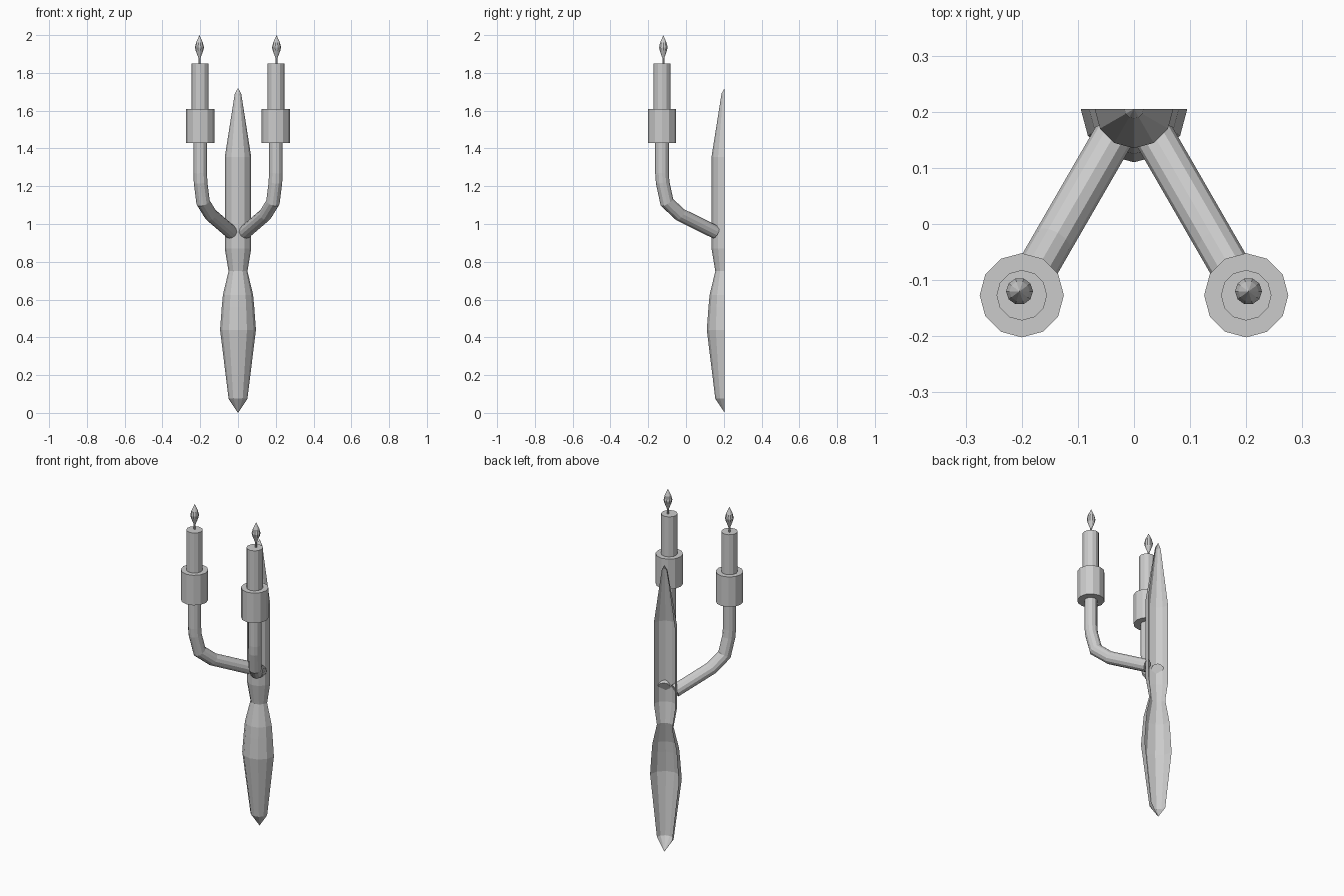
import bpy, bmesh
from math import cos, sin, pi, radians
from mathutils import Vector

cube = bpy.data.objects.get("Cube")
if cube:
    bpy.data.objects.remove(cube, do_unlink=True)

metal = bpy.data.materials.new("plain_grey")
metal.use_nodes = True
GREY = (0.6, 0.6, 0.6, 1)
metal.diffuse_color = GREY
metal.node_tree.nodes["Principled BSDF"].inputs["Base Color"].default_value = GREY


def loft(name, rings, closed=True, caps=True):
    """Skin a list of equal point rings into a flat-shaded mesh."""
    bm = bmesh.new()
    rows = [[bm.verts.new(p) for p in ring] for ring in rings]
    n = len(rows[0])
    for a, b in zip(rows, rows[1:]):
        for i in range(n if closed else n - 1):
            j = (i + 1) % n
            bm.faces.new((a[i], a[j], b[j], b[i]))
    if caps:
        bm.faces.new(rows[0][::-1])
        bm.faces.new(rows[-1])
    bmesh.ops.remove_doubles(bm, verts=bm.verts, dist=0.0002)
    if closed:
        bmesh.ops.recalc_face_normals(bm, faces=bm.faces)
    mesh = bpy.data.meshes.new(name)
    bm.to_mesh(mesh)
    bm.free()
    mesh.materials.append(metal)
    obj = bpy.data.objects.new(name, mesh)
    bpy.context.collection.objects.link(obj)
    return obj


def lathe(name, x, y, profile, sides=12):
    """Turn a (radius, height) profile about a vertical axis."""
    rings = [[(x + r * cos(2 * pi * i / sides), y + r * sin(2 * pi * i / sides), z)
              for i in range(sides)] for r, z in profile]
    return loft(name, rings)


def tube(name, path, radius, sides=12):
    """Sweep a circle along a path with mitred bends."""
    pts = [Vector(p) for p in path]
    side = (pts[0] - pts[-1]).cross(Vector((0, 0, 1))).normalized()
    rings = []
    for i, p in enumerate(pts):
        t_in = (p - pts[max(i - 1, 0)]).normalized()
        t_out = (pts[min(i + 1, len(pts) - 1)] - p).normalized()
        t = (t_in + t_out).normalized()
        ref = t_out if t_out.length else t_in
        up = side.cross(t) / t.dot(ref)
        rings.append([p + radius * (side * cos(2 * pi * k / sides) + up * sin(2 * pi * k / sides))
                      for k in range(sides)])
    return loft(name, rings)


# Backplate: half-turned shell, open towards the wall
WALL = 0.205
plate = [(0, 0), (0.05, 0.075), (0.095, 0.44), (0.086, 0.56), (0.08, 0.625),
         (0.05, 0.75), (0.07, 0.87), (0.07, 1.355), (0.017, 1.69), (0, 1.72)]
shell = [[(r * cos(pi + pi * i / 6), WALL + r * sin(pi + pi * i / 6), z)
          for i in range(7)] for r, z in plate]
loft("backplate", shell, closed=False, caps=False)

# Arms with cup, candle, wick and flame on each side
CX, CY = 0.2, -0.127
arm_path = [(0.326, 0.957), (0.11, 1.05), (0.03, 1.115), (0.004, 1.22), (0, 1.27), (0, 1.44)]
for label, s in (("left", 1), ("right", -1)):
    x = s * CX
    path = [(x - s * d * sin(radians(30)), CY + d * cos(radians(30)), z) for d, z in arm_path]
    tube(label + "_arm", path, 0.036)
    lathe(label + "_cup", x, CY, [(0.075, 1.43), (0.075, 1.61)])
    lathe(label + "_candle", x, CY, [(0.045, 1.6), (0.045, 1.85)])
    fx, fy = x + 0.004 * s, CY + 0.007
    lathe(label + "_wick", fx, fy, [(0.006, 1.84), (0.006, 1.89)], 6)
    lathe(label + "_flame", fx, fy, [(0.004, 1.875), (0.02, 1.918), (0.024, 1.935),
                                     (0.018, 1.96), (0, 2.0)], 10)
